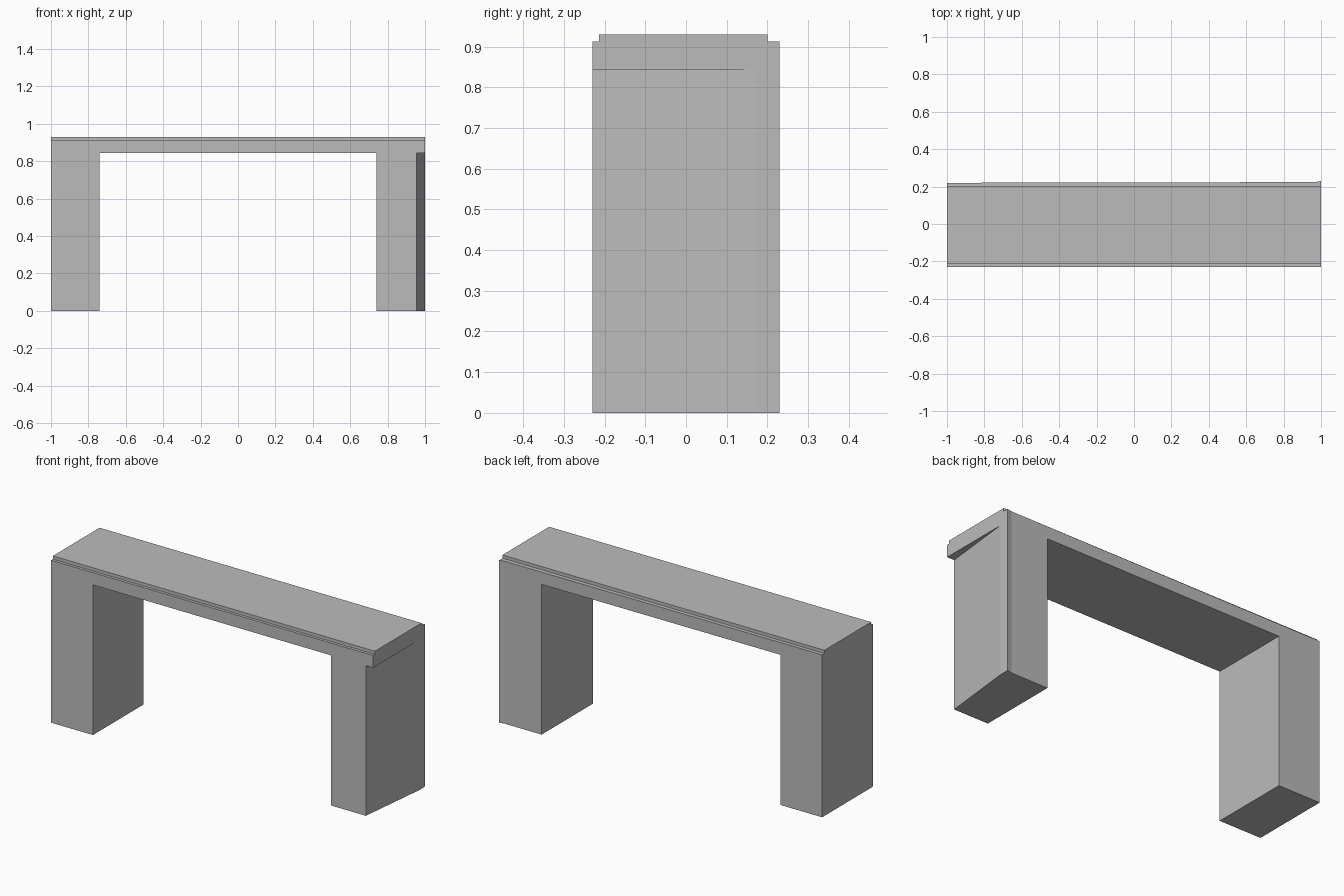
import bpy, bmesh
from mathutils import Vector

default = bpy.data.objects.get("Cube")
if default:
    bpy.data.objects.remove(default, do_unlink=True)

grey = bpy.data.materials.new("plain_grey")
grey.use_nodes = True
COLOUR = (0.5, 0.5, 0.5, 1)
grey.diffuse_color = COLOUR
grey.node_tree.nodes["Principled BSDF"].inputs["Base Color"].default_value = COLOUR


def prism(name, outline, depth):
    """Extrude a 3D outline along the depth vector."""
    bm = bmesh.new()
    face = bm.faces.new([bm.verts.new(p) for p in outline])
    result = bmesh.ops.extrude_face_region(bm, geom=[face])
    verts = [v for v in result["geom"] if isinstance(v, bmesh.types.BMVert)]
    bmesh.ops.translate(bm, verts=verts, vec=Vector(depth))
    bmesh.ops.recalc_face_normals(bm, faces=bm.faces)
    mesh = bpy.data.meshes.new(name)
    bm.to_mesh(mesh)
    bm.free()
    mesh.materials.append(grey)
    obj = bpy.data.objects.new(name, mesh)
    bpy.context.collection.objects.link(obj)
    return obj


def carve(target, outline, bottom, top):
    """Cut an upright prism with the given footprint out of the target."""
    cutter = prism("cutter", [(x, y, bottom) for x, y in outline], (0, 0, top - bottom))
    cutter.hide_render = True
    bpy.context.view_layer.objects.active = target
    mod = target.modifiers.new("carve", "BOOLEAN")
    mod.operation = "DIFFERENCE"
    mod.solver = "EXACT"
    mod.object = cutter
    bpy.ops.object.modifier_apply(modifier=mod.name)
    bpy.data.objects.remove(cutter, do_unlink=True)


INNER, BEAM_BOTTOM, BEAM_TOP, TOP, FRONT = 0.74, 0.843, 0.912, 0.93, -0.23

# Two legs joined by a beam, as one arch
arch = [(-1, 0), (-INNER, 0), (-INNER, BEAM_BOTTOM), (INNER, BEAM_BOTTOM),
        (INNER, 0), (1, 0), (1, BEAM_TOP), (-1, BEAM_TOP)]
frame = prism("leg_frame", [(x, FRONT, z) for x, z in arch], (0, 0.46, 0))

# Slightly skewed back with a small flare at the left corner
carve(frame, [(-1.1, 0.22), (0.97, 0.224), (1, 0.23), (1.1, 0.25),
              (1.1, 0.4), (-1.1, 0.4)], -0.1, 1.1)

# Slanted outer face of the left leg, leaving the beam overhanging
carve(frame, [(0.955, FRONT), (0.955, -0.4), (1.2, -0.4), (1.2, 0.175), (1, 0.175)],
      -0.1, BEAM_BOTTOM)

# Thin raised slab on top
slab = [(-1, -0.214), (1, -0.214), (1, 0.2), (-1, 0.2)]
prism("top_slab", [(x, y, BEAM_TOP) for x, y in slab], (0, 0, TOP - BEAM_TOP))
